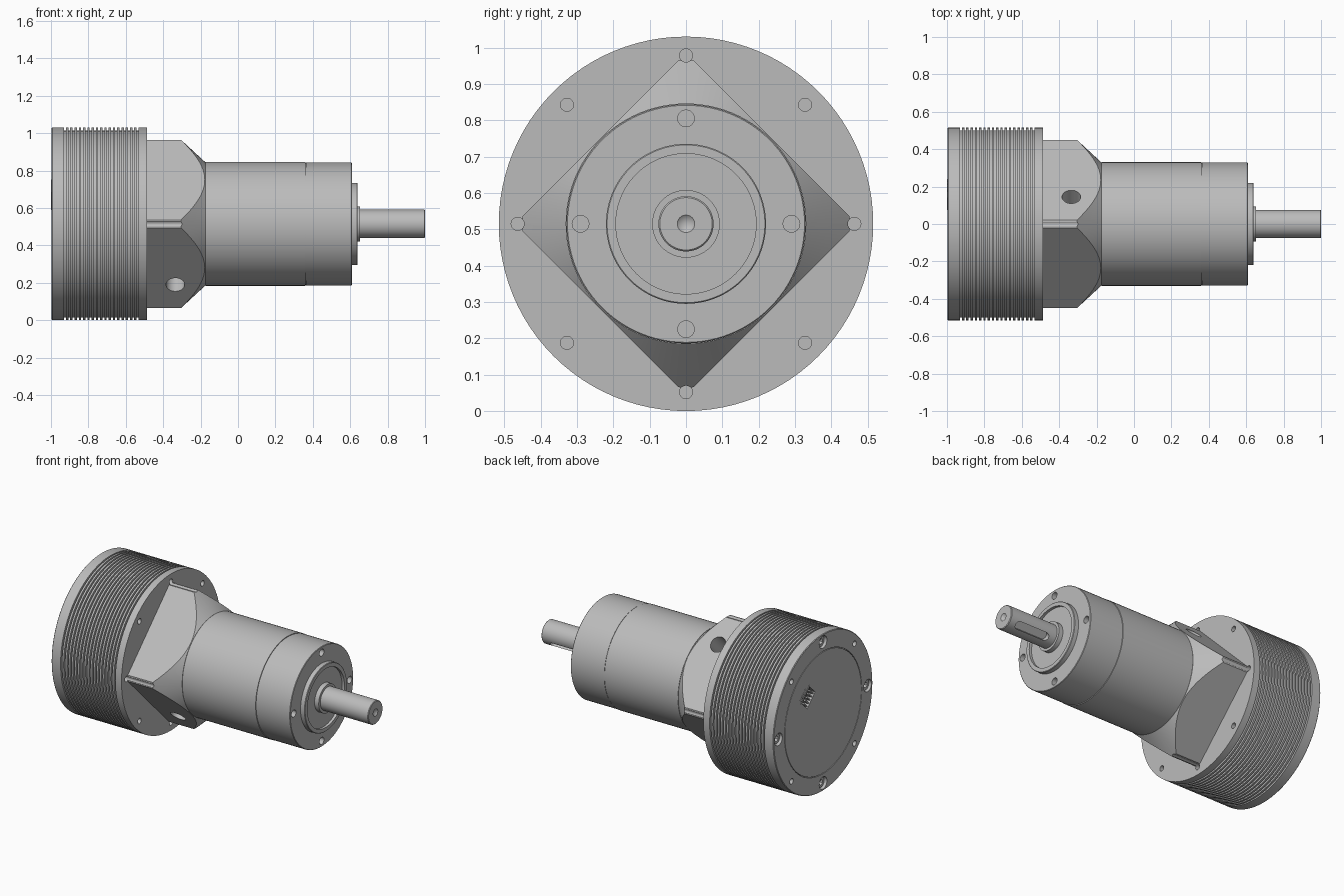
import bpy, bmesh, math
from mathutils import Vector, Matrix

if "Cube" in bpy.data.objects:
    bpy.data.objects.remove(bpy.data.objects["Cube"], do_unlink=True)

AXIS_Z = 0.515          # height of the shaft axis
SEGS = 96
BOLT_R = 0.463          # bolt circle of the motor

metal = bpy.data.materials.new("light_grey_metal")
metal.use_nodes = True
GREY = (0.5, 0.5, 0.5, 1)
metal.diffuse_color = GREY
metal.node_tree.nodes["Principled BSDF"].inputs["Base Color"].default_value = GREY


def make(name, bm):
    bmesh.ops.remove_doubles(bm, verts=bm.verts, dist=1e-5)
    bmesh.ops.recalc_face_normals(bm, faces=bm.faces)
    mesh = bpy.data.meshes.new(name)
    bm.to_mesh(mesh)
    bm.free()
    mesh.materials.append(metal)
    ob = bpy.data.objects.new(name, mesh)
    ob.location.z = AXIS_Z
    bpy.context.collection.objects.link(ob)
    return ob


def lathe(name, profile, segs=SEGS):
    """Revolve (x, radius) points around the shaft axis."""
    bm = bmesh.new()
    verts = [bm.verts.new((x, 0, r)) for x, r in profile]
    edges = [bm.edges.new(pair) for pair in zip(verts, verts[1:])]
    bmesh.ops.spin(bm, geom=verts + edges, cent=(0, 0, 0), axis=(1, 0, 0),
                   angle=math.tau, steps=segs, use_duplicate=False)
    return make(name, bm)


def rods(name, items, segs=24):
    """Cylinders given as (centre, direction, radius, length)."""
    bm = bmesh.new()
    for centre, direction, radius, length in items:
        turn = Vector(direction).to_track_quat('Z', 'Y').to_matrix().to_4x4()
        bmesh.ops.create_cone(bm, cap_ends=True, segments=segs, radius1=radius,
                              radius2=radius, depth=length,
                              matrix=Matrix.Translation(centre) @ turn)
    return make(name, bm)


def boxes(name, items, angle=0.0):
    """Boxes given as (centre, size), turned together about the axis."""
    bm = bmesh.new()
    spin = Matrix.Rotation(angle, 4, 'X')
    for centre, size in items:
        bmesh.ops.create_cube(bm, size=1, matrix=spin @ Matrix.Translation(centre)
                              @ Matrix.Diagonal((*size, 1)))
    return make(name, bm)


def boolean(ob, cutter, operation='DIFFERENCE'):
    cutter.hide_render = True
    mod = ob.modifiers.new("cut", 'BOOLEAN')
    mod.object, mod.operation, mod.solver = cutter, operation, 'EXACT'
    select(ob)
    bpy.ops.object.modifier_apply(modifier=mod.name)
    bpy.data.objects.remove(cutter, do_unlink=True)


def select(ob):
    bpy.ops.object.select_all(action='DESELECT')
    ob.select_set(True)
    bpy.context.view_layer.objects.active = ob


def ring(x, radius, count, start=0.0):
    """Points spaced evenly on a circle around the axis."""
    angles = [start + math.tau * i / count for i in range(count)]
    return [(x, radius * math.cos(a), radius * math.sin(a)) for a in angles]


X = (1, 0, 0)
DIAG = math.pi / 4

# Motor housing with cooling grooves and a shallow seam on the rear face
profile = [(-0.997, 0), (-0.997, 0.398), (-0.99, 0.398), (-0.99, 0.402),
           (-0.997, 0.402), (-0.997, 0.511), (-0.993, 0.515)]
PITCH = 0.0228
for i in range(18):
    x = -0.93 + i * PITCH
    profile += [(x, 0.515), (x, 0.5), (x + PITCH * 0.45, 0.5), (x + PITCH * 0.45, 0.515)]
profile += [(-0.487, 0.515), (-0.487, 0)]
motor = lathe("motor_housing", profile)
boolean(motor, rods("motor_cutter",
        [(p, X, 0.018, 0.1) for p in ring(-0.487, BOLT_R, 8)]
        + [(p, X, 0.04, 0.07) for p in ring(-0.997, BOLT_R, 4)]
        + [(p, X, 0.018, 0.07) for p in ring(-0.997, BOLT_R, 4, DIAG)]))

# Connector pocket on the rear face, turned by 45 degrees
boolean(motor, boxes("pocket_cutter", [((-0.997, 0.22, 0), (0.08, 0.085, 0.125))], DIAG))

# Socket screws sunk in the rear face
screws = rods("rear_screws", [(p, X, 0.033, 0.04) for p in ring(-0.962, BOLT_R, 4)])
boolean(screws, rods("hex_cutter", [(p, X, 0.018, 0.04) for p in ring(-0.982, BOLT_R, 4)], 6))

# Connector: rim, floor block and a row of pins
wall = 0.01
connector = boxes("connector_rim",
                  [((-0.985, 0.22 + s * 0.0425, 0), (0.03, wall, 0.135)) for s in (-1, 1)]
                  + [((-0.985, 0.22, s * 0.0625), (0.03, 0.075, wall)) for s in (-1, 1)], DIAG)
pin_rows = [-0.044 + 0.022 * i for i in range(5)]
pins = boxes("connector_pins",
             [((-0.975, 0.205, z), (0.04, 0.04, 0.008)) for z in pin_rows], DIAG)
slots = boxes("connector_tabs",
              [((-0.997, 0.28, z), (0.006, 0.02, 0.013)) for z in pin_rows[:4]], DIAG)

# Adapter block: a turned blank trimmed to a diamond section
adapter = lathe("adapter_block", [(-0.488, 0), (-0.488, 0.45), (-0.305, 0.45),
                                  (-0.175, 0.33), (-0.175, 0)], 128)
boolean(adapter, boxes("diamond_trim", [((-0.33, 0, 0), (0.5, 0.665, 0.665))], DIAG), 'INTERSECT')
boolean(adapter, rods("adapter_cutter",
        [((-0.335, s * 0.145, s * 0.325), (0, 1, 1), 0.05, 0.3) for s in (-1, 1)], 32))
boolean(adapter, rods("notch_cutter", [(p, X, 0.018, 0.5) for p in ring(-0.4, BOLT_R, 4)]))

# Gear housing
gear = lathe("gear_housing", [(-0.177, 0), (-0.177, 0.328), (-0.173, 0.328), (-0.173, 0.331),
                              (0.36, 0.331), (0.36, 0.326), (0.365, 0.326), (0.365, 0)])

# Output flange with a raised, recessed pilot ring
flange = lathe("output_flange", [(0.364, 0), (0.364, 0.329), (0.606, 0.329), (0.609, 0.326),
                                 (0.609, 0.22), (0.637, 0.22), (0.64, 0.217), (0.64, 0.193),
                                 (0.622, 0.193), (0.622, 0)])
boolean(flange, rods("flange_cutter", [(p, X, 0.023, 0.12) for p in ring(0.609, 0.29, 4)]))

# Shaft collar and shaft with centre hole
lathe("shaft_collar", [(0.61, 0), (0.61, 0.093), (0.652, 0.093), (0.652, 0)])
shaft = lathe("output_shaft", [(0.6, 0), (0.6, 0.076), (0.996, 0.076), (1, 0.072),
                               (1, 0.024), (0.98, 0)], 64)

# Round-ended keyway, facing back and down
out = Vector((0, 1, -1)).normalized()
key_ends = [out * 0.09 + Vector((x, 0, 0)) for x in (0.725, 0.925)]
boolean(shaft, rods("key_ends_cutter", [(p, out, 0.025, 0.09) for p in key_ends]))
boolean(shaft, boxes("key_slot_cutter", [((0.825, 0.09, 0), (0.2, 0.09, 0.05))], -DIAG))

# Smooth round surfaces, keep edges crisp
for ob in list(bpy.context.collection.objects):
    if ob.type == 'MESH' and metal.name in ob.data.materials:
        select(ob)
        bpy.ops.object.shade_smooth_by_angle(angle=math.radians(30))
